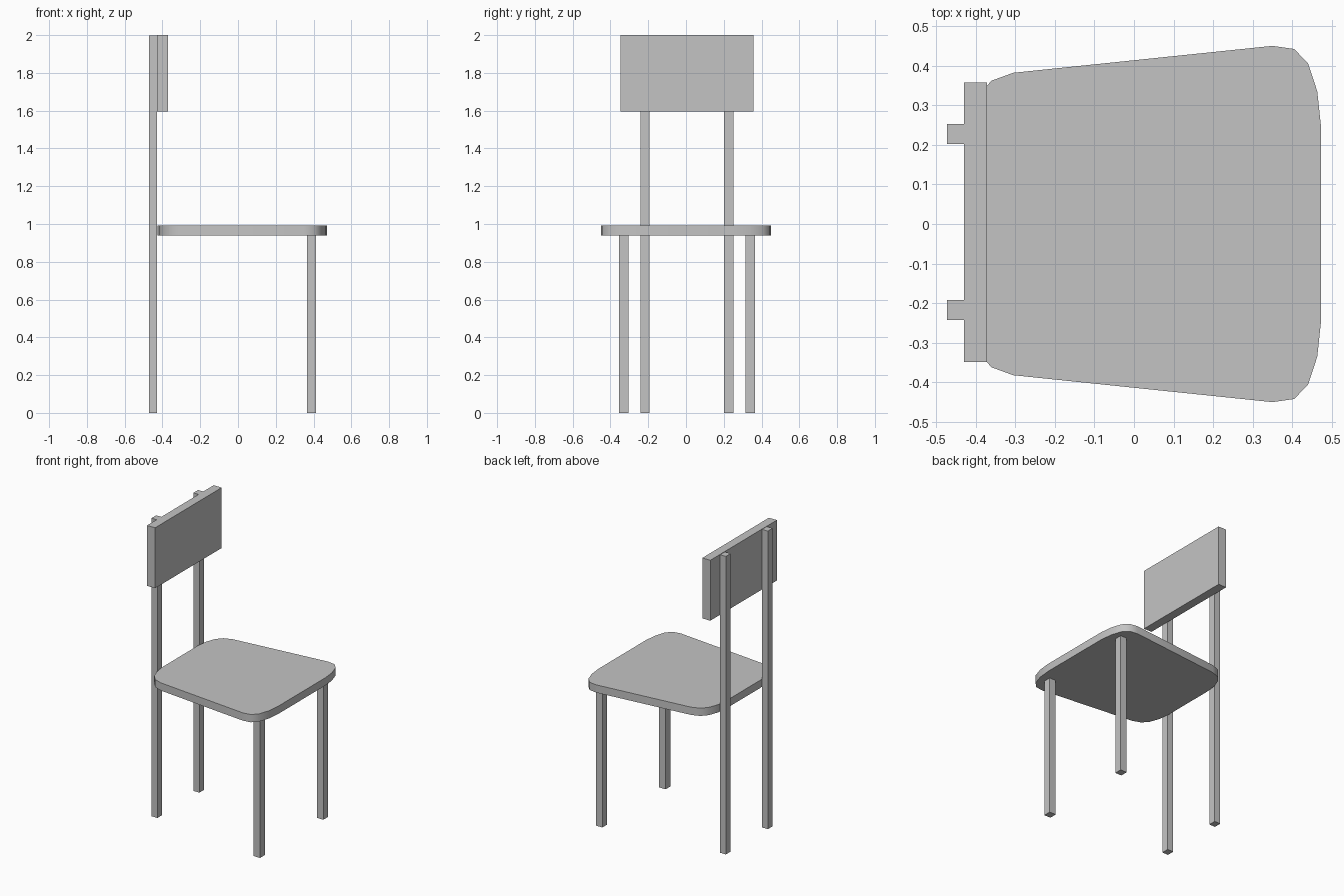
import bpy, bmesh
from math import radians

cube = bpy.data.objects.get("Cube")
if cube:
    bpy.data.objects.remove(cube, do_unlink=True)

grey = bpy.data.materials.new("plain_grey")
grey.use_nodes = True
grey.diffuse_color = (0.55, 0.55, 0.55, 1)
grey.node_tree.nodes["Principled BSDF"].inputs["Base Color"].default_value = (0.55, 0.55, 0.55, 1)


def prism(name, outline, bottom, top):
    """Extrude a flat outline upwards into a solid part."""
    bm = bmesh.new()
    base = bm.faces.new([bm.verts.new((x, y, bottom)) for x, y in outline])
    up = bmesh.ops.extrude_face_region(bm, geom=[base], use_keep_orig=True)["geom"]
    for v in up:
        if isinstance(v, bmesh.types.BMVert):
            v.co.z = top
    bmesh.ops.recalc_face_normals(bm, faces=bm.faces)
    mesh = bpy.data.meshes.new(name)
    bm.to_mesh(mesh)
    bm.free()
    mesh.materials.append(grey)
    obj = bpy.data.objects.new(name, mesh)
    bpy.context.collection.objects.link(obj)
    return obj


def box(name, x0, x1, y0, y1, z0, z1):
    return prism(name, [(x0, y0), (x1, y0), (x1, y1), (x0, y1)], z0, z1)


# Seat: tapered board with rounded corners, half outline mirrored across y
half = [(-0.427, 0.18), (-0.418, 0.26), (-0.395, 0.323), (-0.36, 0.362), (-0.305, 0.382),
        (0.35, 0.45), (0.405, 0.442), (0.44, 0.405), (0.463, 0.335), (0.472, 0.25)]
seat = prism("seat", half + [(x, -y) for x, y in reversed(half)], 0.94, 0.992)
bpy.ops.object.select_all(action='DESELECT')
seat.select_set(True)
bpy.context.view_layer.objects.active = seat
bpy.ops.object.shade_smooth_by_angle(angle=radians(50))

# Legs: tall posts carry the backrest, short legs stand under the wide end
shift = 0.005
for side, s in (("left", 1), ("right", -1)):
    y = s * 0.222 + shift
    box("tall_post_" + side, -0.472, -0.428, y - 0.025, y + 0.025, 0, 1.997)
    y = s * 0.335 + shift
    box("short_leg_" + side, 0.365, 0.412, y - 0.025, y + 0.025, 0, 0.94)

# Backrest panel
box("backrest", -0.43, -0.371, -0.348, 0.357, 1.595, 2.0)
